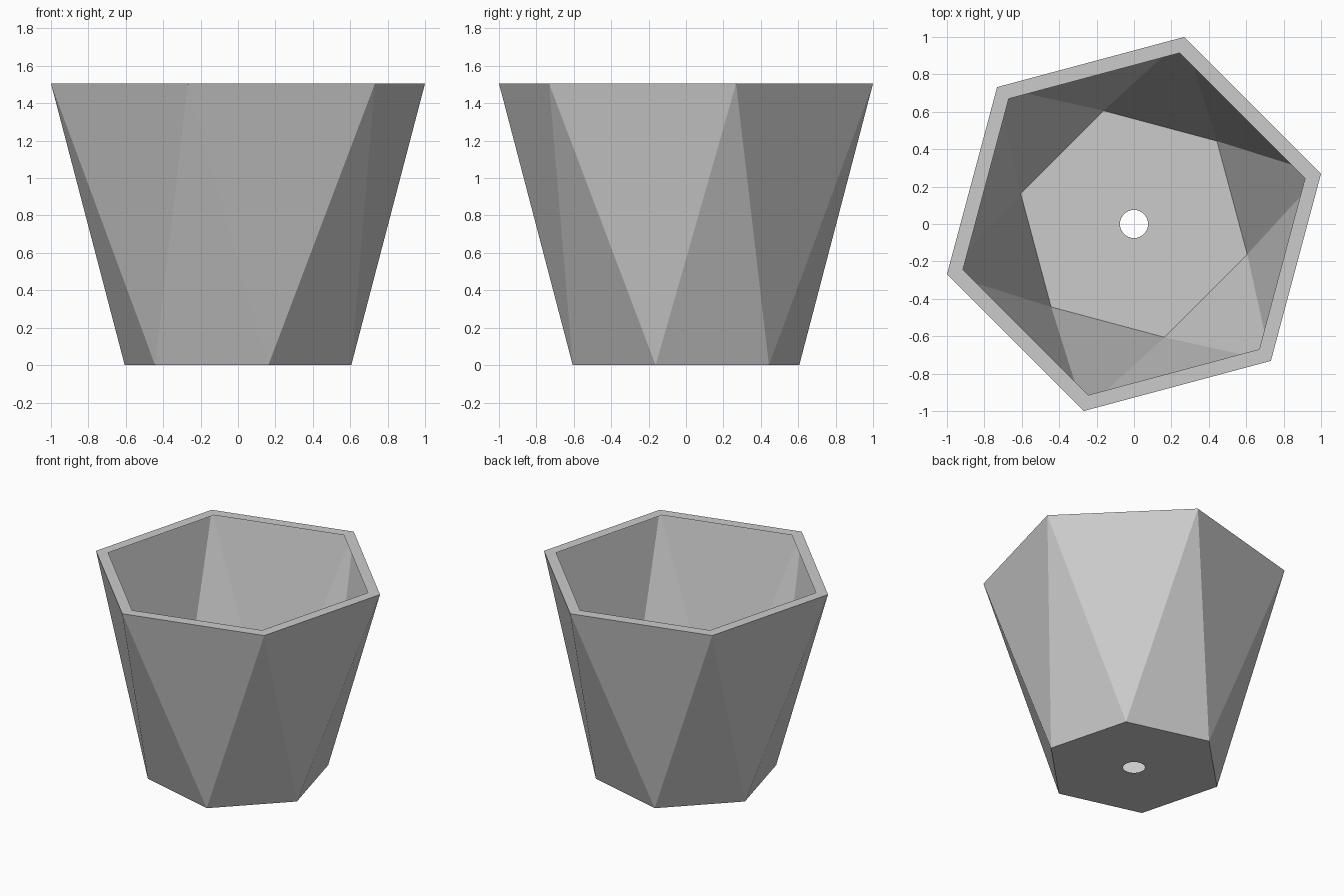
import bpy
import bmesh
import math

cube = bpy.data.objects.get("Cube")
if cube:
    bpy.data.objects.remove(cube, do_unlink=True)

HEIGHT = 1.505
TOP_RADIUS, RIM_RADIUS, BASE_RADIUS, HOLE_RADIUS = 1.035, 0.947, 0.627, 0.075
TOP_TURN, BASE_TURN = math.radians(15), math.radians(45)

grey = bpy.data.materials.new("plain grey")
grey.use_nodes = True
grey.diffuse_color = (0.6, 0.6, 0.6, 1)
shader = next(n for n in grey.node_tree.nodes if n.type == "BSDF_PRINCIPLED")
shader.inputs["Base Color"].default_value = grey.diffuse_color


def ring(bm, radius, z, turn, sides=6):
    """Regular polygon of vertices around the z axis."""
    step = math.tau / sides
    return [bm.verts.new((radius * math.cos(turn + i * step),
                          radius * math.sin(turn + i * step), z))
            for i in range(sides)]


def finish(bm, name):
    mesh = bpy.data.meshes.new(name)
    bm.to_mesh(mesh)
    bm.free()
    mesh.materials.append(grey)
    obj = bpy.data.objects.new(name, mesh)
    bpy.context.collection.objects.link(obj)
    return obj


# Twisted wall: alternating triangles between two turned hexagons
bm = bmesh.new()
low = ring(bm, BASE_RADIUS, 0, BASE_TURN)
high = ring(bm, TOP_RADIUS, HEIGHT, TOP_TURN)
for i in range(6):
    j = (i + 1) % 6
    bm.faces.new((low[i], high[j], high[i]))
    bm.faces.new((low[i], low[j], high[j]))
finish(bm, "pot_wall")

# Flat rim around the open mouth
bm = bmesh.new()
outer = ring(bm, TOP_RADIUS, HEIGHT, TOP_TURN)
inner = ring(bm, RIM_RADIUS, HEIGHT, TOP_TURN)
for i in range(6):
    j = (i + 1) % 6
    bm.faces.new((outer[i], outer[j], inner[j], inner[i]))
finish(bm, "pot_rim")

# Base with a round drain hole
bm = bmesh.new()
edges = []
for loop in (ring(bm, BASE_RADIUS, 0, BASE_TURN),
             ring(bm, HOLE_RADIUS, 0, 0, 32)):
    edges += [bm.edges.new((loop[i - 1], loop[i])) for i in range(len(loop))]
bmesh.ops.triangle_fill(bm, use_beauty=True, edges=edges, normal=(0, 0, -1))
bm.normal_update()
for face in bm.faces:
    if face.normal.z > 0:
        face.normal_flip()
finish(bm, "pot_base")
